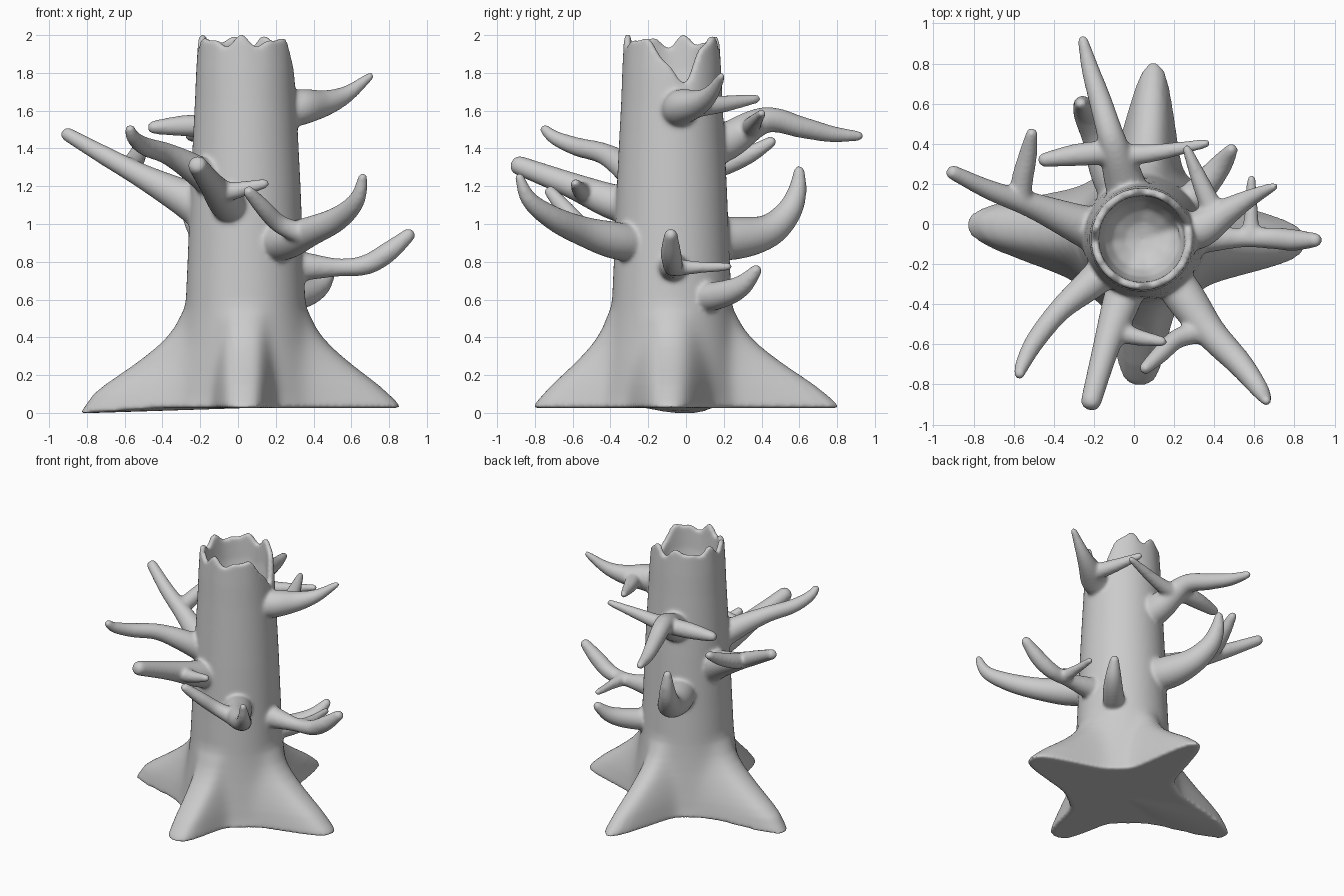
import bpy, bmesh
from math import sin, cos, pi, exp, radians
from mathutils import Vector

bm = bmesh.new()
N = 144
CX, CY = 0.04, -0.075


def lerp(a, b, t):
    return a + (b - a) * t


def skin(rings, start, end):
    """Close a stack of equal rings into a solid with a fan at each end."""
    vr = [[bm.verts.new(p) for p in ring] for ring in rings]
    n = len(vr[0])
    for a, b in zip(vr, vr[1:]):
        for i in range(n):
            j = (i + 1) % n
            bm.faces.new((a[i], a[j], b[j], b[i]))
    s, e = bm.verts.new(start), bm.verts.new(end)
    for i in range(n):
        j = (i + 1) % n
        bm.faces.new((s, vr[0][j], vr[0][i]))
        bm.faces.new((e, vr[-1][i], vr[-1][j]))


# Trunk: round section that spreads into four tapering roots
# direction, spread, half width at the trunk, half width at the tip
ROOTS = [(-1, 0.93, 0.31, 0.085), (86, 1.08, 0.25, 0.06),
         (175, 1.05, 0.32, 0.08), (269, 0.74, 0.24, 0.09)]


def wrap(a):
    return (a + pi) % (2 * pi) - pi


def section(a, core, reach):
    total = core ** 14
    for deg, spread, w0, w1 in ROOTS:
        d = abs(wrap(a - radians(deg)))
        if reach <= core or d > 1.3:
            continue
        length = core + (reach - core) * spread
        k = (w0 - w1) / length
        wedge = w0 / (sin(d) + k * cos(d))
        tip = (length ** -12 + wedge ** -12) ** (-1 / 12)
        total += tip ** 14 * min(1, (reach - core) / 0.03)
    return total ** (1 / 14)


# Broken rim with a deep notch on the right
def rim(a):
    a = wrap(a)
    return (1.968 + 0.022 * sin(7 * a + 0.6) + 0.016 * sin(11 * a + 1)
            - 0.23 * exp(-((a - 0.2) / 0.36) ** 2))


ANG = [2 * pi * i / N for i in range(N)]
rings = []
for z, core, reach in [(0.025, 0.385, 0.86), (0.06, 0.375, 0.835), (0.1, 0.367, 0.79),
                       (0.15, 0.36, 0.73), (0.2, 0.353, 0.66), (0.25, 0.347, 0.59),
                       (0.3, 0.341, 0.525), (0.35, 0.335, 0.465), (0.4, 0.33, 0.415),
                       (0.45, 0.325, 0.375), (0.5, 0.321, 0.347), (0.55, 0.318, 0.327),
                       (0.6, 0.316, 0), (0.8, 0.307, 0),
                       (1.0, 0.299, 0), (1.2, 0.291, 0), (1.4, 0.281, 0), (1.65, 0.268, 0)]:
    ring = []
    for a in ANG:
        r = section(a, core, reach)
        x, y = CX + r * cos(a), CY + r * sin(a)
        droop = 0.025 * max(0, -x - 0.45) / 0.35 if z < 0.08 else 0
        ring.append((x, y, z - droop))
    rings.append(ring)
# upper wall, rim, then the bowl-shaped hollow
for t, r in [(0.5, 0.262), (1, 0.253), (1, 0.217), (0.6, 0.208), (0.35, 0.19),
             (0.17, 0.15), (0.05, 0.08)]:
    low = 1.65 if r > 0.25 else 1.56
    rings.append([(CX + r * cos(a), CY + r * sin(a), lerp(low, rim(a), t)) for a in ANG])
skin(rings, (CX, CY, 0.025), (CX, CY, 1.56))


# Branch: tapered tube through (x, y, z, radius) points with a rounded tip
def branch(*pts):
    P = [Vector(p) for p in pts]
    P = [2 * P[0] - P[1]] + P + [2 * P[-1] - P[-2]]
    path = []
    for i in range(1, len(P) - 2):
        a, b, c, d = P[i - 1:i + 3]
        for s in range(8):
            t = s / 8
            path.append(0.5 * (2 * b + (c - a) * t + (2 * a - 5 * b + 4 * c - d) * t * t
                               + (3 * b - a - 3 * c + d) * t ** 3))
    path.append(P[-2])
    end, axis = P[-2], (path[-1] - path[-2]).to_3d().normalized()
    rad = end[3]
    path[-1] = Vector((*(end.to_3d() - axis * rad * 0.7), rad))
    for h in (0.4, 0.7, 0.9):
        q = end.to_3d() + axis * rad * (h - 1) * 0.7
        path.append(Vector((*q, rad * (1 - h * h) ** 0.5)))
    up = None
    out = []
    for i, p in enumerate(path):
        t = (path[min(i + 1, len(path) - 1)] - path[max(i - 1, 0)]).to_3d()
        if i >= len(path) - 4:
            t = axis
        t = t.normalized()
        up = t.orthogonal() if up is None else up - t * up.dot(t)
        up.normalize()
        side = t.cross(up)
        out.append([p.to_3d() + p[3] * (up * cos(2 * pi * k / 20) + side * sin(2 * pi * k / 20))
                    for k in range(20)])
    skin(out, path[0].to_3d(), end.to_3d())


# left branch and its fork
branch((-0.1, -0.06, 1.03, .14), (-0.25, -0.01, 1.12, .105), (-0.5, 0.09, 1.25, .066),
       (-0.72, 0.17, 1.37, .05), (-0.93, 0.27, 1.49, .036))
branch((-0.56, 0.09, 1.28, .05), (-0.56, 0.2, 1.31, .055), (-0.53, 0.34, 1.37, .047),
       (-0.505, 0.475, 1.45, .027))
# front left hooked branch
branch((-0.08, -0.18, 1.18, .1), (-0.22, -0.3, 1.285, .08), (-0.37, -0.43, 1.37, .058),
       (-0.49, -0.58, 1.41, .05), (-0.555, -0.7, 1.46, .038), (-0.575, -0.765, 1.52, .024))
# front blunt branch and its twig
branch((0.01, -0.18, 1.07, .1), (-0.06, -0.38, 1.115, .095), (-0.14, -0.62, 1.21, .068),
       (-0.225, -0.925, 1.325, .05))
branch((-0.12, -0.52, 1.16, .06), (0.0, -0.56, 1.18, .045), (0.165, -0.59, 1.22, .024))
# front right branch and its fork
branch((0.12, -0.17, 0.89, .09), (0.25, -0.36, 0.91, .1), (0.38, -0.54, 0.96, .08),
       (0.53, -0.7, 1.03, .064), (0.63, -0.83, 1.13, .045), (0.665, -0.89, 1.27, .022))
branch((0.36, -0.53, 0.94, .06), (0.22, -0.57, 1.0, .05), (0.13, -0.65, 1.09, .045),
       (0.04, -0.735, 1.19, .03))
# right branch and its twig
branch((0.2, -0.07, 0.78, .1), (0.36, -0.07, 0.775, .075), (0.54, -0.07, 0.77, .048),
       (0.68, -0.07, 0.785, .054), (0.8, -0.08, 0.855, .054), (0.93, -0.08, 0.965, .032))
branch((0.58, -0.06, 0.77, .05), (0.585, 0.06, 0.77, .034), (0.585, 0.245, 0.775, .022))
# low back right stub
branch((0.16, 0.0, 0.6, .08), (0.32, 0.16, 0.62, .075), (0.43, 0.29, 0.67, .058),
       (0.5, 0.39, 0.775, .027))
# upper right branch and its fork
branch((0.25, -0.055, 1.59, .085), (0.34, -0.02, 1.62, .095), (0.46, 0.06, 1.64, .07),
       (0.58, 0.13, 1.69, .045), (0.715, 0.195, 1.795, .02))
branch((0.41, 0.03, 1.62, .06), (0.34, 0.19, 1.635, .047), (0.255, 0.395, 1.665, .022))
# back branch with two side twigs
branch((0.0, 0.06, 1.37, .1), (-0.05, 0.22, 1.44, .1), (-0.11, 0.42, 1.55, .07),
       (-0.17, 0.62, 1.51, .057), (-0.22, 0.78, 1.475, .044), (-0.26, 0.94, 1.465, .024))
branch((-0.09, 0.36, 1.52, .06), (-0.28, 0.345, 1.52, .057), (-0.48, 0.315, 1.51, .032))
branch((-0.09, 0.34, 1.5, .06), (0.1, 0.355, 1.53, .045), (0.38, 0.405, 1.59, .022))
# back left hooked branch
branch((0.0, 0.03, 0.93, .11), (-0.1, 0.25, 0.925, .115), (-0.17, 0.43, 0.96, .09),
       (-0.23, 0.54, 1.06, .07), (-0.255, 0.59, 1.18, .05), (-0.265, 0.6, 1.31, .024))

# Fuse everything into one smooth body
bmesh.ops.recalc_face_normals(bm, faces=bm.faces[:])
mesh = bpy.data.meshes.new("tree_stump")
bm.to_mesh(mesh)
bm.free()
stump = bpy.data.objects.new("tree_stump", mesh)
bpy.context.collection.objects.link(stump)
fuse = stump.modifiers.new("fuse", 'REMESH')
fuse.mode = 'VOXEL'
fuse.voxel_size = 0.011
fuse.use_smooth_shade = True
soft = stump.modifiers.new("soften", 'SMOOTH')
soft.factor = 0.5
soft.iterations = 14
